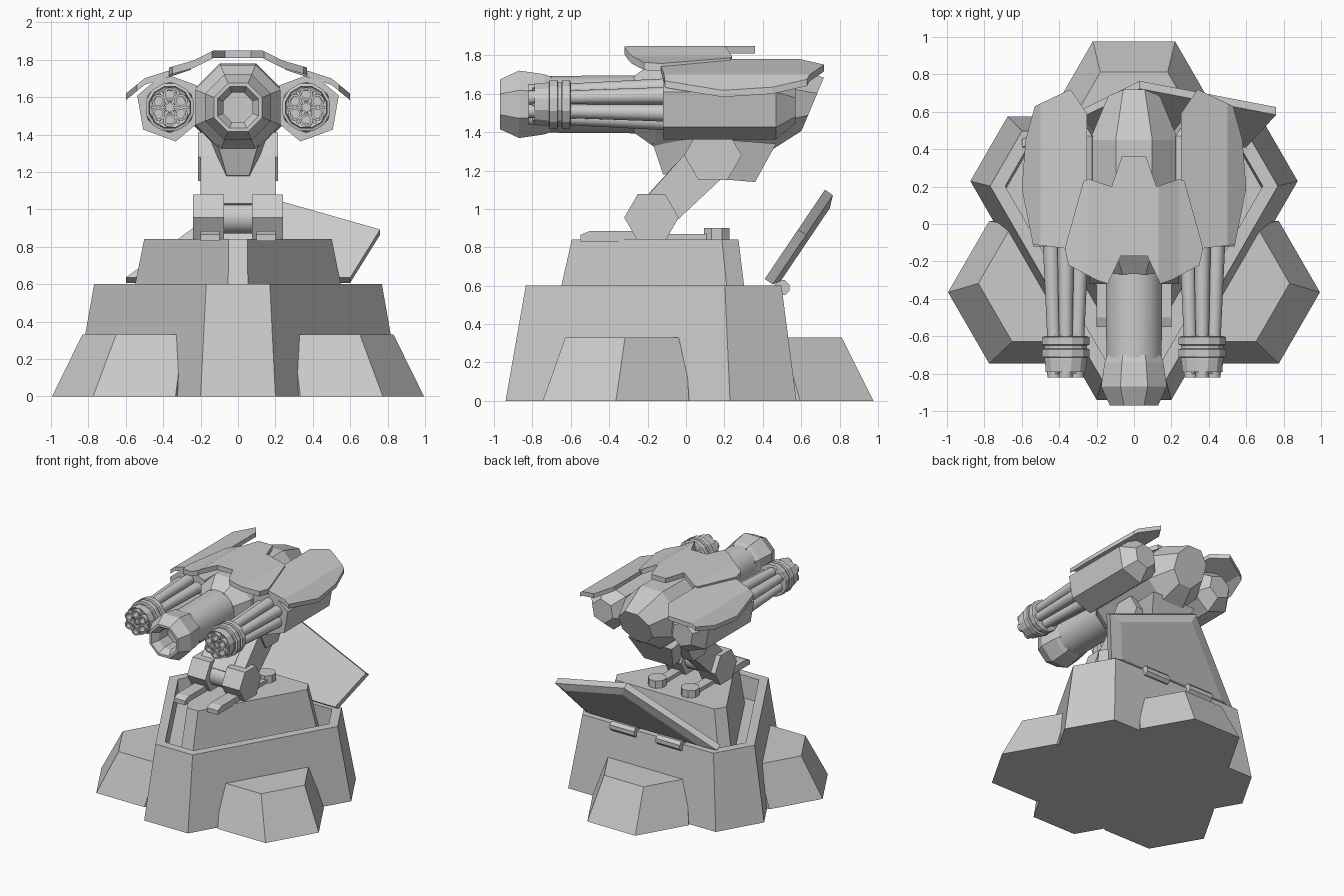
import bpy, bmesh
from math import sin, cos, pi, radians
from mathutils import Vector

if "Cube" in bpy.data.objects:
    bpy.data.objects.remove(bpy.data.objects["Cube"])

CY = -0.045          # centre of the three-fold base


def loft(name, rings, smooth=None):
    """Skin a list of equal-length point rings and cap both ends."""
    bm = bmesh.new()
    vs = [[bm.verts.new(p) for p in r] for r in rings]
    n = len(vs[0])
    for a, b in zip(vs, vs[1:]):
        for i in range(n):
            j = (i + 1) % n
            bm.faces.new((a[i], a[j], b[j], b[i]))
    bm.faces.new(vs[0])
    bm.faces.new(vs[-1])
    return finish(name, bm, smooth)


def finish(name, bm, smooth=None):
    bmesh.ops.recalc_face_normals(bm, faces=bm.faces)
    me = bpy.data.meshes.new(name)
    bm.to_mesh(me)
    bm.free()
    ob = bpy.data.objects.new(name, me)
    bpy.context.collection.objects.link(ob)
    if smooth:
        me.shade_smooth()
        me.set_sharp_from_angle(angle=radians(smooth))
    return ob


def lathe(name, prof, n, x=0, z=0, phase=0, smooth=None, tilt=None):
    """Turned part along y: prof is (y, radius); tilt shears one ring."""
    rings = []
    for k, (y, r) in enumerate(prof):
        t = (tilt or {}).get(k, 0)
        ang = [radians(phase) + 2 * pi * i / n for i in range(n)]
        rings.append([(x + r * cos(a), y + t * r * sin(a), z + r * sin(a)) for a in ang])
    return loft(name, rings, smooth)


def prism(name, pts, x0, x1, smooth=None):
    """Side-view (y, z) polygon extruded along x."""
    return loft(name, [[(x, y, z) for y, z in pts] for x in (x0, x1)], smooth)


def ngon(cy, cz, r, n=6, phase=0):
    return [(cy + r * cos(radians(phase) + 2 * pi * i / n),
             cz + r * sin(radians(phase) + 2 * pi * i / n)) for i in range(n)]


def tri(h, d, z):
    """Truncated triangle: short sides 2h wide at distance d."""
    out = []
    for k in range(3):
        c, s = cos(2 * pi * k / 3), sin(2 * pi * k / 3)
        out += [(x * c + d * s, x * s - d * c + CY, z) for x in (-h, h)]
    return out


def plate(name, outline, cuts, thick):
    """Top-view outline folded along x = const lines, cuts = [(x, z), ...]."""
    bm = bmesh.new()
    bm.faces.new([bm.verts.new((x, y, 0)) for x, y in outline])
    for x, _ in cuts:
        bmesh.ops.bisect_plane(bm, geom=bm.verts[:] + bm.edges[:] + bm.faces[:],
                               plane_co=(x, 0, 0), plane_no=(1, 0, 0), dist=1e-4)
    for v in bm.verts:
        x = v.co.x
        for (x0, z0), (x1, z1) in zip(cuts, cuts[1:]):
            if x0 - 1e-3 <= x <= x1 + 1e-3:
                v.co.z = z0 + (z1 - z0) * (x - x0) / (x1 - x0)
    bmesh.ops.recalc_face_normals(bm, faces=bm.faces)
    old = bm.faces[:]
    ext = bmesh.ops.extrude_face_region(bm, geom=old, use_keep_orig=True)
    for v in ext["geom"]:
        if isinstance(v, bmesh.types.BMVert):
            v.co.z -= thick
    return finish(name, bm)


# Base with sunken pit, and the raised turret deck inside it
loft("base", [tri(.2, .895, 0), tri(.17, .79, .6), tri(.13, .72, .6), tri(.14, .71, .42)])
loft("deck", [tri(.055, .65, .4), tri(.05, .55, .84)], 40)

# Three hexagonal feet
for k in range(3):
    a = pi / 2 + 2 * pi * k / 3
    rings = []
    for r, d, z in ((.44, .64, 0), (.36, .545, .33)):
        rings.append([(d * cos(a) + x, CY + d * sin(a) + y, z) for x, y in ngon(0, 0, r)])
    loft("foot", rings)

# Open hatch hinged on the rear edge
hatch = [(-.6, 0), (.6, 0), (.76, .31), (.03, .56)]
rings = []
for s, w in ((1, 0), (1, .05), (.82, .075)):
    pts = [(.2 + (u - .2) * s, .2 + (v - .2) * s) for u, v in hatch]
    rings.append([(u, .41 + .56 * v + .83 * w, .635 + .83 * v - .56 * w) for u, v in pts])
loft("hatch", rings)
for x in (-.21, .21):
    prism("hatch_hinge", ngon(.5, .59, .042, 8, 22.5), x - .11, x + .11)

# Deck rails, pivot knuckles and swing arm
for s in (-1, 1):
    prism("front_rail", [(-.55, .83), (-.55, .865), (-.5, .885), (-.25, .885), (-.25, .83)],
          s * .1, s * .2)
    prism("rear_rail", [(-.1, .83), (-.1, .87), (.16, .87), (.2, .83)], s * .11, s * .19)
    loft("rear_pad", [[(s * .15 + x, .16 + y, z) for x, y in ngon(0, 0, .072, 8, 22.5)]
                      for z in (.83, .9)])
    prism("lower_knuckle", ngon(-.18, .955, .142), s * .075, s * .24)
    prism("upper_knuckle", ngon(.14, 1.28, .15), s * .12, s * .215)
    prism("arm_side", [(-.27, .99), (-.09, .9), (.23, 1.2), (.06, 1.36)], s * .09, s * .2)
prism("pivot_pin", ngon(-.18, .955, .085, 16), -.1, .1, 40)
prism("arm_web", [(-.24, 1.03), (-.14, .95), (.16, 1.24), (.06, 1.36)], -.1, .1)

# Head: octagonal hull, keel and main cannon
AZ = 1.545
lathe("head_hull", [(-.27, .16), (-.16, .245), (.45, .255), (.66, .15)], 8, 0, AZ, 22.5,
      tilt={3: .42})
loft("keel", [[(s * x, y, z) for s, x, y, z in
               ((-1, w, y0, z0), (1, w, y0, z0), (1, w2, y1, z1), (-1, w2, y1, z1))]
              for w, w2, y0, z0, y1, z1 in
              ((.12, .2, -.19, 1.39, .47, 1.34), (.06, .13, -.12, 1.18, .36, 1.14))])
lathe("cannon_tube", [(-.8, .15), (-.1, .155)], 16, 0, AZ, 11.25, 40)
lathe("muzzle", [(-.7, .085), (-.92, .085), (-.97, .12), (-.97, .14), (-.87, .19),
                 (-.74, .17), (-.7, .155)], 8, 0, AZ, 22.5)

# Rotary gun pods on both sides
for s in (-1, 1):
    px = s * .365
    prism("pod_mount", [(.0, 1.46), (.0, 1.62), (.35, 1.62), (.35, 1.46)], s * .15, s * .3)
    lathe("pod_housing", [(-.12, .17), (-.12, .185), (.47, .185), (.57, .1)], 6, px, AZ,
          -90 - s * 10)
    lathe("gun_core", [(-.79, .03), (-.1, .05)], 12, px, AZ, 0, 40)
    for k in range(6):
        a = radians(60 * k + 30)
        rings = []
        for y, r, d in ((-.74, .024, .07), (-.82, .024, .07), (-.82, .036, .07),
                        (-.6, .036, .073), (-.1, .045, .09)):
            rings.append([(px + d * cos(a) + u, y, AZ + d * sin(a) + v)
                          for u, v in ngon(0, 0, r, 12)])
        loft("gun_barrel", rings, 40)
        # spokes between barrels at the tip
        u, t = Vector((cos(a + pi / 6), 0, sin(a + pi / 6))), Vector((-sin(a + pi / 6), 0, cos(a + pi / 6)))
        loft("tip_spoke", [[Vector((px, y, AZ)) + u * d + t * w for d, w in
                            ((.02, -.008), (.1, -.008), (.1, .008), (.02, .008))]
                           for y in (-.8, -.7)])
    lathe("gun_tip_sleeve", [(-.72, .09), (-.78, .09), (-.79, .112), (-.72, .115)], 12, px, AZ, 15)
    for y in (-.71, -.645):
        lathe("gun_clamp", [(y - .005, .115), (y, .132), (y + .04, .132), (y + .045, .115)],
              12, px, AZ, 15)
    lathe("clamp_core", [(-.73, .118), (-.6, .118)], 12, px, AZ, 15)

# Folded armour shell: centre plate and two wings
half = [(.07, -.17), (.14, -.32), (.2, -.3), (.35, -.22), (.37, -.13), (.27, .23),
        (.24, .24), (.12, .2), (.065, .36)]
plate("top_armour", half + [(-x, y) for x, y in reversed(half)],
      [(-.38, 1.755), (-.24, 1.795), (-.13, 1.85), (.13, 1.85), (.24, 1.795), (.38, 1.755)], .04)
wing = [(.25, .1), (.25, .59), (.34, .72), (.53, .63), (.58, .45), (.6, .19), (.54, -.11),
        (.37, -.13)]
for s in (-1, 1):
    cuts = [(.24, 1.785), (.36, 1.745), (.5, 1.7), (.61, 1.61)]
    plate("wing_armour", [(s * x, y) for x, y in wing],
          sorted((s * x, z) for x, z in cuts), .035)
